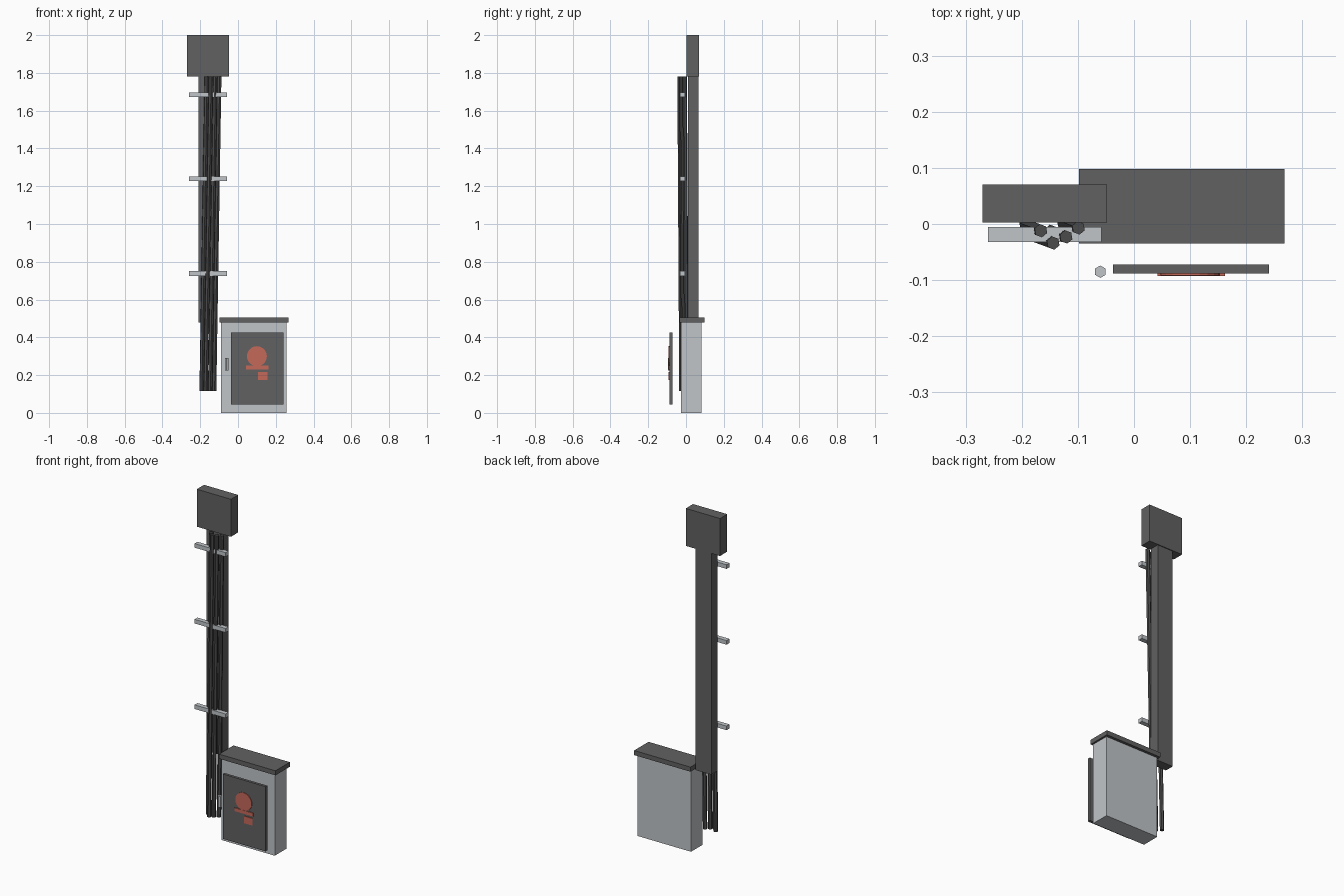
import bpy
from mathutils import Vector

default = bpy.data.objects.get("Cube")
if default:
    bpy.data.objects.remove(default, do_unlink=True)


def material(name, colour):
    m = bpy.data.materials.new(name)
    m.use_nodes = True
    m.diffuse_color = (*colour, 1)
    m.node_tree.nodes["Principled BSDF"].inputs["Base Color"].default_value = (*colour, 1)
    return m


dark = material("dark grey", (0.12, 0.12, 0.12))
black = material("cable black", (0.07, 0.07, 0.07))
light = material("light grey", (0.53, 0.56, 0.58))
red = material("signal red", (0.56, 0.14, 0.10))


def finish(name, mat):
    obj = bpy.context.object
    obj.name = name
    obj.data.materials.append(mat)
    return obj


def box(name, mat, x, y, z):
    """Box spanning the (low, high) ranges on each axis."""
    spans = (x, y, z)
    bpy.ops.mesh.primitive_cube_add(size=1, location=[sum(s) / 2 for s in spans])
    obj = finish(name, mat)
    for v in obj.data.vertices:
        v.co = [c * (s[1] - s[0]) for c, s in zip(v.co, spans)]
    return obj


def rod(name, mat, start, end, radius, sides):
    """Straight prism between two points."""
    start, end = Vector(start), Vector(end)
    axis = end - start
    bpy.ops.mesh.primitive_cylinder_add(
        vertices=sides, radius=radius, depth=axis.length, location=(start + end) / 2,
        rotation=axis.to_track_quat('Z', 'Y').to_euler())
    return finish(name, mat)


# Post with the junction box on top
box("post", dark, (-0.21, -0.108), (0.01, 0.065), (0.478, 1.78))
box("junction_box", dark, (-0.27, -0.048), (0.003, 0.07), (1.78, 2))

# Cables leaning slightly between the ground end and the junction box
tops = [(-0.166, -0.012), (-0.144, -0.034), (-0.121, -0.023), (-0.099, -0.007)]
for i, (x, y) in enumerate(tops):
    rod(f"cable_{i + 1}", black, (x - 0.027, y + 0.01, 0.115), (x, y, 1.78), 0.012, 6)

# Clamp bars across the cables
for i, z in enumerate((0.738, 1.24, 1.685)):
    box(f"clamp_{i + 1}", light, (-0.26, -0.058), (-0.032, -0.005), (z - 0.012, z + 0.012))

# Cabinet
box("cabinet", light, (-0.09, 0.257), (-0.026, 0.082), (0, 0.478))
box("cabinet_lid", dark, (-0.098, 0.268), (-0.035, 0.098), (0.478, 0.505))
box("cabinet_door", dark, (-0.037, 0.241), (-0.088, -0.072), (0.045, 0.425))
rod("door_handle", light, (-0.06, -0.085, 0.225), (-0.06, -0.085, 0.29), 0.011, 6)

# Red warning plates on the door
rod("warning_disc", red, (0.1, -0.087, 0.3), (0.1, -0.092, 0.3), 0.053, 20)
box("warning_bar", red, (0.042, 0.162), (-0.093, -0.087), (0.23, 0.25))
box("warning_square", red, (0.105, 0.157), (-0.092, -0.087), (0.175, 0.217))
